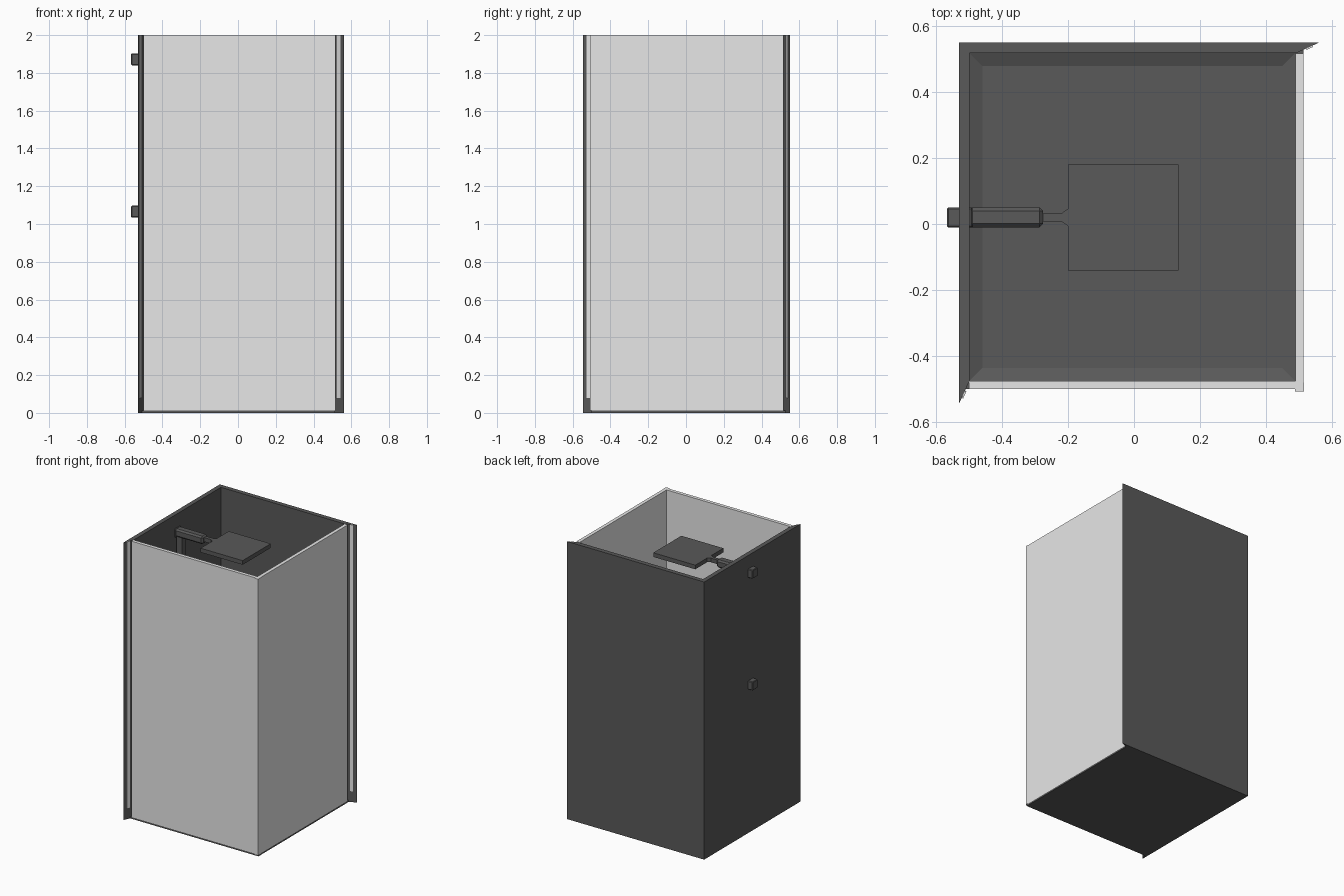
import bpy, bmesh

cube = bpy.data.objects.get("Cube")
if cube:
    bpy.data.objects.remove(cube, do_unlink=True)


def make_material(name, value):
    mat = bpy.data.materials.new(name)
    mat.use_nodes = True
    color = (value, value, value, 1)
    mat.diffuse_color = color
    mat.node_tree.nodes["Principled BSDF"].inputs["Base Color"].default_value = color
    return mat


DARK = make_material("dark grey", 0.1)
LIGHT = make_material("light grey", 0.8)


def finish(name, bm, mat):
    bmesh.ops.recalc_face_normals(bm, faces=bm.faces)
    mesh = bpy.data.meshes.new(name)
    bm.to_mesh(mesh)
    bm.free()
    mesh.materials.append(mat)
    obj = bpy.data.objects.new(name, mesh)
    bpy.context.collection.objects.link(obj)
    return obj


def prism(name, outline, z0, z1, mat):
    """Extrude a plan outline from z0 up to z1."""
    bm = bmesh.new()
    face = bm.faces.new([bm.verts.new((x, y, z0)) for x, y in outline])
    top = bmesh.ops.extrude_face_region(bm, geom=[face])["geom"]
    verts = [v for v in top if isinstance(v, bmesh.types.BMVert)]
    bmesh.ops.translate(bm, verts=verts, vec=(0, 0, z1 - z0))
    return finish(name, bm, mat)


def box(name, x0, x1, y0, y1, z0, z1, mat):
    return prism(name, [(x0, y0), (x1, y0), (x1, y1), (x0, y1)], z0, z1, mat)


def bevel(obj, width):
    mod = obj.modifiers.new("Bevel", "BEVEL")
    mod.width = width
    mod.segments = 1


TOP = 2.0

# Solid walls with slanted free ends
prism("back_wall", [(-0.53, 0.55), (0.562, 0.55), (0.49, 0.517), (-0.498, 0.517)],
      0, TOP, DARK)
prism("right_wall", [(-0.53, 0.55), (-0.53, -0.545), (-0.498, -0.475), (-0.498, 0.517)],
      0, TOP, DARK)

# Pale seal strips on the slanted wall ends
prism("back_wall_strip", [(0.52, 0.531), (0.54, 0.54), (0.542, 0.536), (0.522, 0.527)],
      0.08, TOP, LIGHT)
prism("right_wall_strip", [(-0.521, -0.526), (-0.511, -0.504), (-0.507, -0.506), (-0.517, -0.528)],
      0.08, TOP, LIGHT)

# Clear-side panels and the corner post
box("front_panel", -0.5, 0.49, -0.5, -0.475, 0.012, TOP, LIGHT)
box("left_panel", 0.488, 0.513, -0.48, 0.516, 0.012, TOP, LIGHT)
box("corner_post", 0.487, 0.515, -0.507, -0.48, 0.012, TOP, LIGHT)

# Shower tray: base sheet and a raised floor with a shallow sloped basin
box("tray_base", -0.51, 0.513, -0.5, 0.53, 0, 0.012, DARK)
tray = box("tray_floor", -0.498, 0.488, -0.475, 0.517, 0.012, 0.08, DARK)
bm = bmesh.new()
bm.from_mesh(tray.data)
bm.faces.ensure_lookup_table()
floor = max(bm.faces, key=lambda f: f.calc_center_median().z)
bmesh.ops.inset_individual(bm, faces=[floor], thickness=0.055, depth=-0.015)
bm.to_mesh(tray.data)
bm.free()

# Riser rail with its wall mounts passing through to the outside
Y0, Y1 = -0.01, 0.05
for name, z in (("upper", 1.84), ("lower", 1.035)):
    peg = box(name + "_mount", -0.566, -0.49, Y0, Y1, z, z + 0.062, DARK)
    bevel(peg, 0.004)
box("riser_rail", -0.49, -0.445, 0, 0.04, 1.035, 1.87, DARK)
bevel(box("lower_bracket", -0.5, -0.43, Y0, Y1, 1.035, 1.097, DARK), 0.006)

# Shower arm with a tapered end
bevel(box("shower_arm", -0.5, -0.275, Y0, Y1, 1.845, 1.902, DARK), 0.011)

# Flat square head and flared neck, mirrored about the arm's centre line
MID = 0.02
half = [(-0.285, 0.012), (-0.22, 0.012), (-0.2, 0.026), (-0.2, 0.16), (0.135, 0.16)]
outline = [(x, MID + h) for x, h in half] + [(x, MID - h) for x, h in reversed(half)]
prism("shower_head", outline, 1.862, 1.892, DARK)
